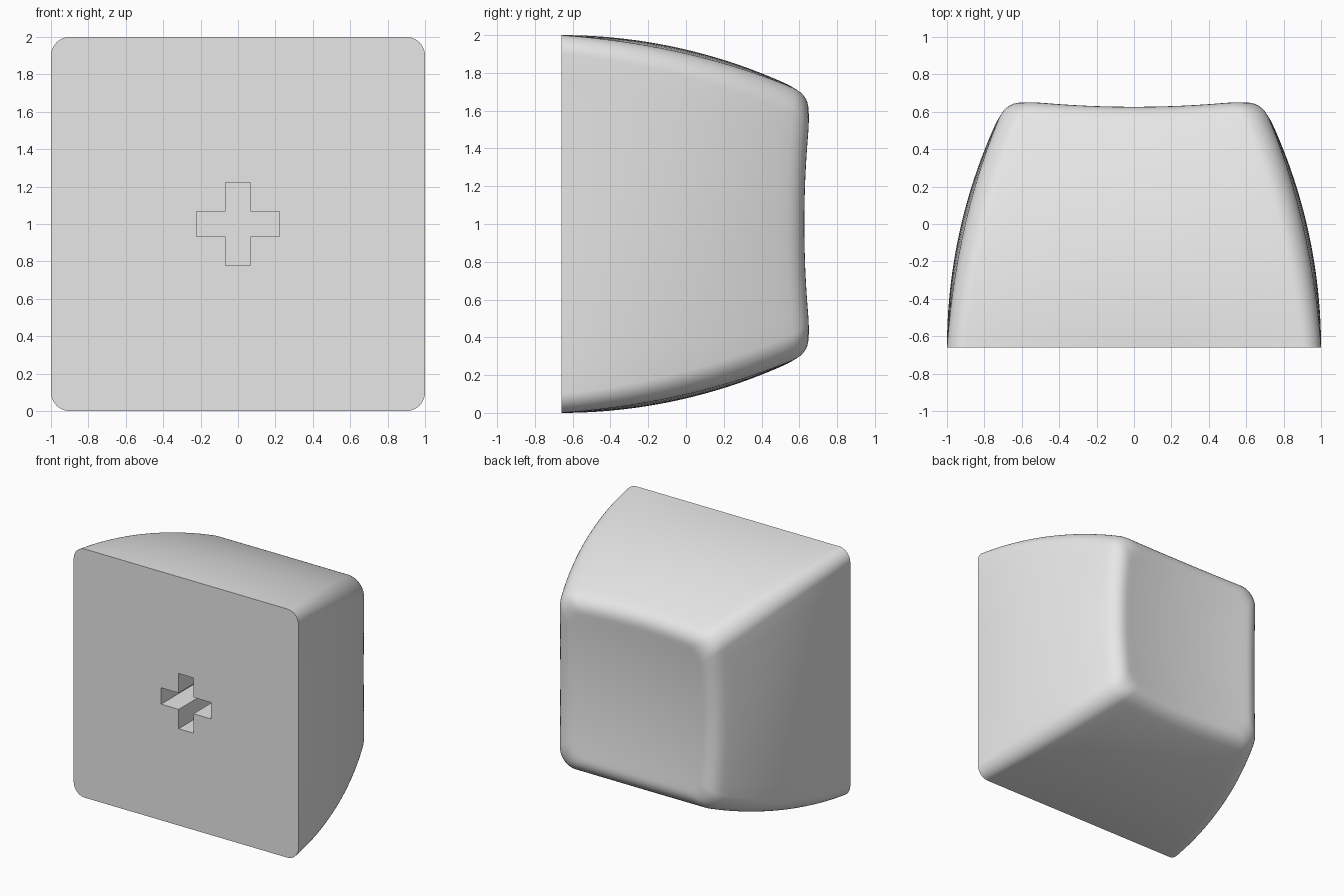
import bpy, bmesh, math
from mathutils import Vector

cube = bpy.data.objects.get("Cube")
if cube:
    bpy.data.objects.remove(cube, do_unlink=True)

FRONT = -0.66      # flat base plane
SIDE_R = 2.88      # radius of the curved flanks
RIM = 0.1          # softness of the rim
SIDE_STEPS, ARC_STEPS, RIM_STEPS, CAP_STEPS, LEVELS = 12, 10, 8, 14, 24


def dish(x, z):
    """Shallow spherical dish on the back face."""
    return 0.592 + 0.095 * (x * x + z * z)


def section(y):
    """Rounded square outline at depth y, as (x, z) pairs."""
    t = y - FRONT
    s = t / 1.3
    half = 1 - (SIDE_R - math.sqrt(SIDE_R ** 2 - t * t))
    r = 0.1 + 0.04 * s
    bow = max(0, 0.11 * s * (1 - s))
    c = half - r
    quarter = [(half, c * (2 * i / SIDE_STEPS - 1)) for i in range(SIDE_STEPS)]
    for i in range(ARC_STEPS):
        a = math.pi / 2 * i / ARC_STEPS
        quarter.append((c + r * math.cos(a), c + r * math.sin(a)))
    points = []
    for turn in range(4):
        for x, z in quarter:
            # Faces bow gently outward between the corners
            u, v = x / half, z / half
            x2, z2 = x - bow * u * v * v, z - bow * v * u * u
            for _ in range(turn):
                x2, z2 = -z2, x2
            points.append((x2, z2))
    return points


def side_point(i, y):
    x, z = section(y)[i]
    return Vector((x, y, z))


def column(i):
    """One strip of points from the base edge over the rim to the dish."""
    y = 0.64
    for _ in range(4):
        p = side_point(i, y)
        y = dish(p.x, p.z)
    p = side_point(i, y)
    start = y - RIM
    pts = [side_point(i, FRONT + (start - FRONT) * k / LEVELS) for k in range(LEVELS + 1)]
    k = 1 - RIM / max(abs(p.x), abs(p.z))
    end = Vector((p.x * k, dish(p.x * k, p.z * k), p.z * k))
    a = pts[-1]
    for j in range(1, RIM_STEPS + 1):
        t = j / RIM_STEPS
        pts.append(a * (1 - t) ** 2 + p * 2 * t * (1 - t) + end * t * t)
    for j in range(1, CAP_STEPS):
        f = 1 - j / CAP_STEPS
        pts.append(Vector((end.x * f, dish(end.x * f, end.z * f), end.z * f)))
    return pts


# Body shell
bm = bmesh.new()
count = 4 * (SIDE_STEPS + ARC_STEPS)
cols = [[bm.verts.new(p) for p in column(i)] for i in range(count)]
centre = bm.verts.new((0, dish(0, 0), 0))
for i in range(count):
    a, b = cols[i], cols[(i + 1) % count]
    for j in range(len(a) - 1):
        bm.faces.new((a[j], b[j], b[j + 1], a[j + 1]))
    bm.faces.new((a[-1], b[-1], centre))

# Cross-shaped socket sunk into the flat front
ARM, WIDTH, DEPTH = 0.222, 0.066, 0.45
outline = []
for turn in range(4):
    for x, z in ((ARM, -WIDTH), (ARM, WIDTH), (WIDTH, WIDTH)):
        for _ in range(turn):
            x, z = -z, x
        outline.append((x, z))
mouth = [bm.verts.new((x, FRONT, z)) for x, z in outline]
floor = [bm.verts.new((x, FRONT + DEPTH, z)) for x, z in outline]
n = len(outline)
for i in range(n):
    j = (i + 1) % n
    bm.faces.new((mouth[i], mouth[j], floor[j], floor[i]))
bm.faces.new(floor)

# Flat front face around the socket
rim_edges = [bm.edges.get((cols[i][0], cols[(i + 1) % count][0])) for i in range(count)]
rim_edges += [bm.edges.get((mouth[i], mouth[(i + 1) % n])) for i in range(n)]
bmesh.ops.triangle_fill(bm, edges=rim_edges, use_beauty=True, normal=(0, -1, 0))
bmesh.ops.recalc_face_normals(bm, faces=bm.faces)
bmesh.ops.translate(bm, verts=bm.verts, vec=(0, 0, 1))

mesh = bpy.data.meshes.new("key_cap")
bm.to_mesh(mesh)
bm.free()
cap = bpy.data.objects.new("key_cap", mesh)
bpy.context.collection.objects.link(cap)

# Plain grey plastic
grey = bpy.data.materials.new("light_grey")
grey.use_nodes = True
colour = (0.8, 0.8, 0.8, 1)
grey.diffuse_color = colour
grey.node_tree.nodes["Principled BSDF"].inputs["Base Color"].default_value = colour
mesh.materials.append(grey)

bpy.ops.object.select_all(action="DESELECT")
cap.select_set(True)
bpy.context.view_layer.objects.active = cap
bpy.ops.object.shade_smooth_by_angle(angle=math.radians(35))
